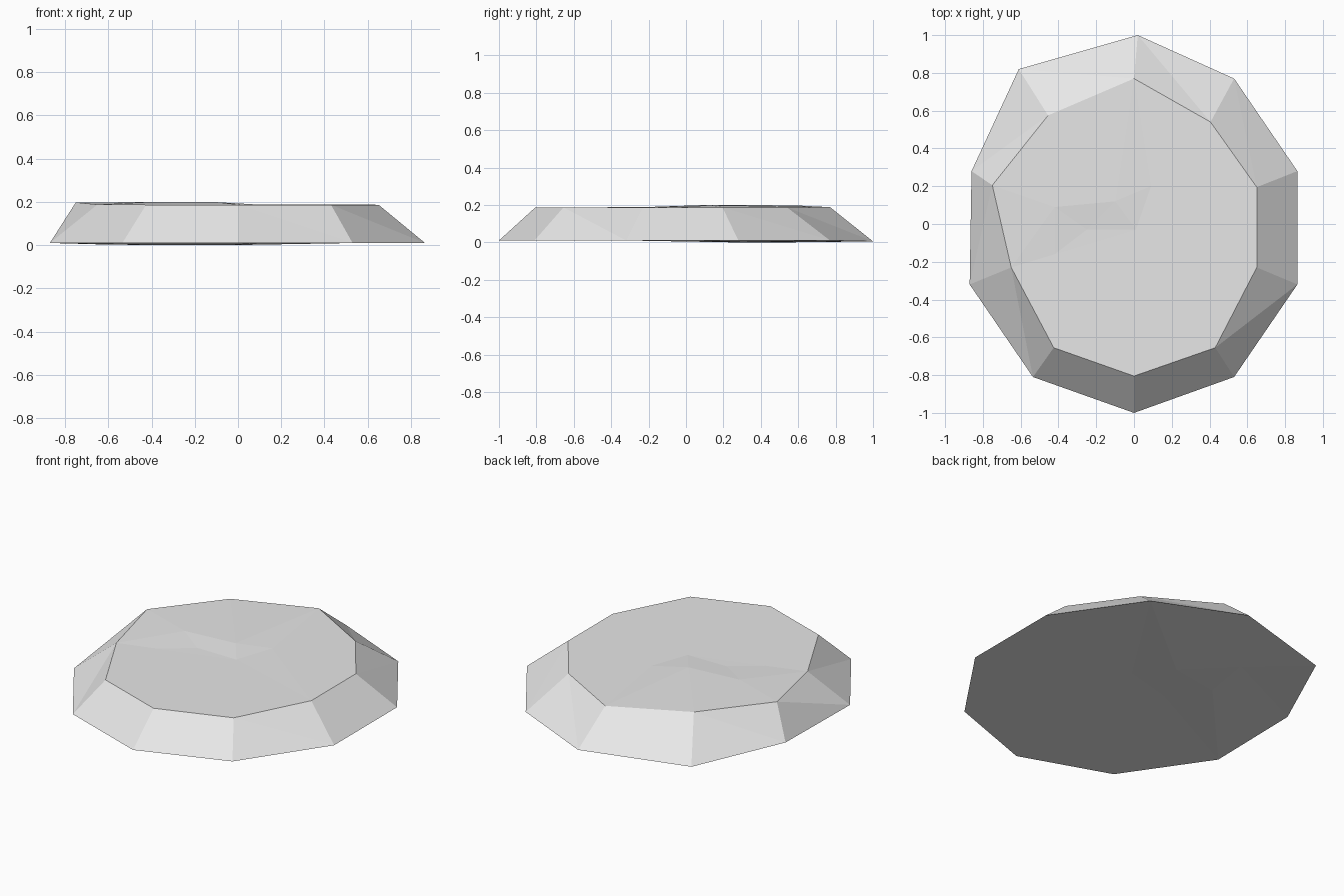
import bpy
import bmesh
from mathutils import Vector
from mathutils.geometry import delaunay_2d_cdt

cube = bpy.data.objects.get("Cube")
if cube:
    bpy.data.objects.remove(cube, do_unlink=True)

# Plain stone grey
grey = bpy.data.materials.new("stone_grey")
grey.use_nodes = True
color = (0.8, 0.8, 0.8, 1)
grey.diffuse_color = color
grey.node_tree.nodes["Principled BSDF"].inputs["Base Color"].default_value = color

# Ten-sided outlines, clockwise from the back corner
base_rim = [(0.02, 1, 0.005), (0.53, 0.77, 0.01), (0.865, 0.28, 0.01),
            (0.865, -0.32, 0.01), (0.53, -0.81, 0.01), (0, -1, 0.01),
            (-0.535, -0.81, 0.01), (-0.87, -0.32, 0.01),
            (-0.86, 0.28, 0.01), (-0.61, 0.82, 0.003)]
top_rim = [(0, 0.77, 0.188), (0.405, 0.54, 0.187), (0.65, 0.195, 0.187),
           (0.65, -0.23, 0.187), (0.43, -0.655, 0.187), (0, -0.805, 0.187),
           (-0.425, -0.655, 0.187), (-0.65, -0.23, 0.188),
           (-0.75, 0.205, 0.198), (-0.455, 0.575, 0.198)]

# Slight unevenness inside the top and underside
top_bumps = [(0.09, 0.2, 0.188), (-0.1, 0.12, 0.199), (-0.42, 0.09, 0.199),
             (0.01, -0.03, 0.187), (-0.25, -0.03, 0.188), (-0.42, -0.16, 0.187)]
base_bumps = [(0.1, 0.1, 0.01), (-0.05, 0.3, 0), (-0.35, 0.25, 0),
              (-0.2, 0.02, 0.01), (-0.3, 0.55, 0)]

bm = bmesh.new()


def cap(rim, bumps):
    """Fill an outline with triangles passing through its bumps."""
    points = rim + bumps
    verts = [bm.verts.new(p) for p in points]
    flat = [Vector(p[:2]) for p in points]
    outline = list(range(len(rim)))[::-1]
    tris = delaunay_2d_cdt(flat, [], [outline], 1, 0.0001)[2]
    for tri in tris:
        bm.faces.new([verts[i] for i in tri])
    return verts[:len(rim)]


base = cap(base_rim, base_bumps)
top = cap(top_rim, top_bumps)

# Sloping facets between the two outlines
for i in range(len(base)):
    j = (i + 1) % len(base)
    bm.faces.new((base[i], top[j], base[j]))
    bm.faces.new((base[i], top[i], top[j]))

bmesh.ops.recalc_face_normals(bm, faces=bm.faces)
mesh = bpy.data.meshes.new("flat_stone")
bm.to_mesh(mesh)
bm.free()
mesh.materials.append(grey)
stone = bpy.data.objects.new("flat_stone", mesh)
bpy.context.collection.objects.link(stone)
